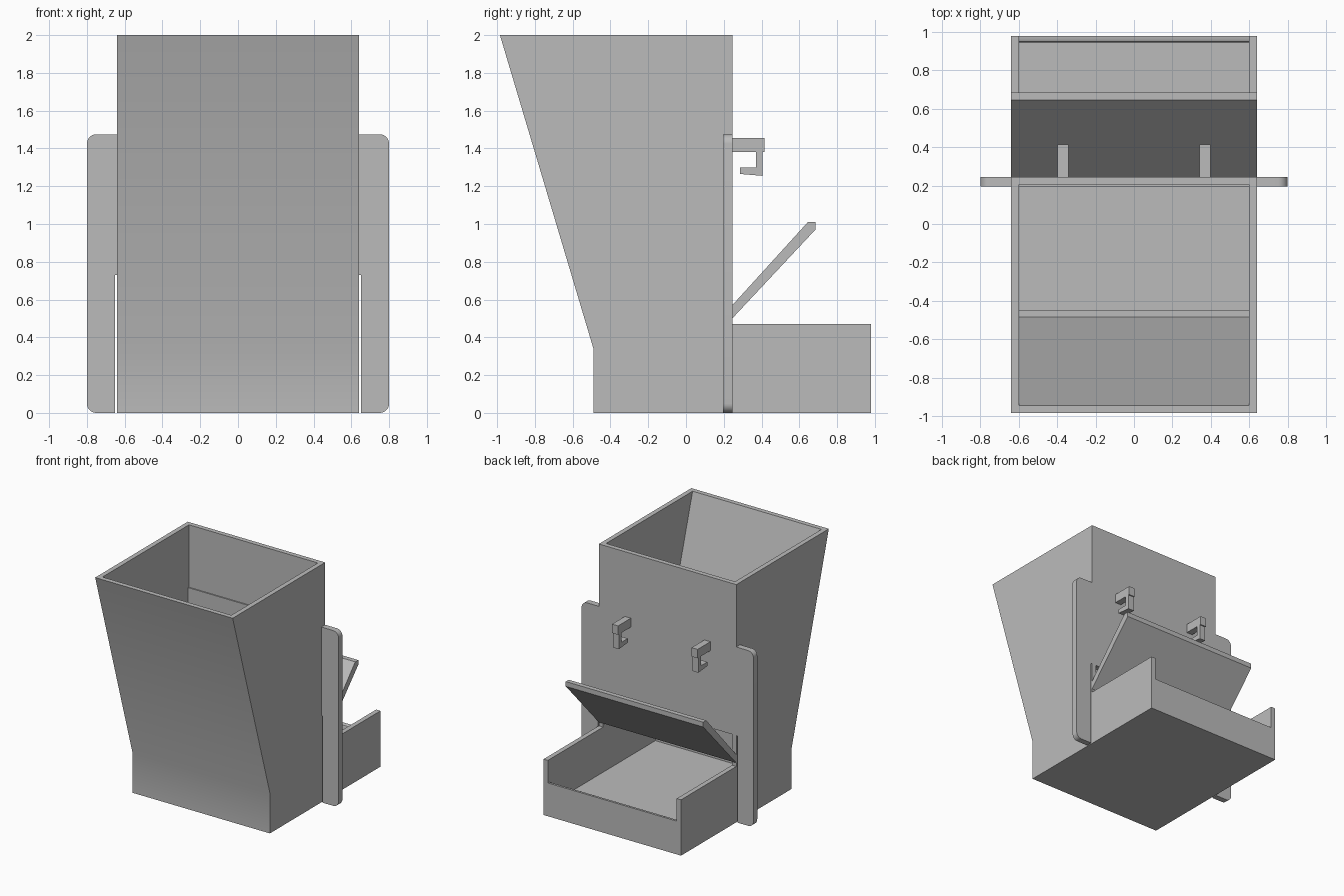
import bpy, bmesh
from math import sin, cos, pi, radians

cube = bpy.data.objects.get("Cube")
if cube:
    bpy.data.objects.remove(cube, do_unlink=True)

grey = bpy.data.materials.new("light_grey")
grey.use_nodes = True
colour = (0.5, 0.5, 0.5, 1)
grey.diffuse_color = colour
grey.node_tree.nodes["Principled BSDF"].inputs["Base Color"].default_value = colour


def extrude(name, profile, axis, low, high):
    """Solid from a 2D profile: (y, z) along x, or (x, z) along y."""
    def place(p, d):
        return (d, p[0], p[1]) if axis == "x" else (p[0], d, p[1])
    bm = bmesh.new()
    face = bm.faces.new([bm.verts.new(place(p, low)) for p in profile])
    moved = bmesh.ops.extrude_face_region(bm, geom=[face])["geom"]
    for v in moved:
        if isinstance(v, bmesh.types.BMVert):
            v.co["xy".index(axis)] = high
    bmesh.ops.recalc_face_normals(bm, faces=bm.faces)
    mesh = bpy.data.meshes.new(name)
    bm.to_mesh(mesh)
    bm.free()
    mesh.materials.append(grey)
    ob = bpy.data.objects.new(name, mesh)
    bpy.context.collection.objects.link(ob)
    return ob


def activate(ob):
    bpy.ops.object.select_all(action="DESELECT")
    ob.select_set(True)
    bpy.context.view_layer.objects.active = ob


def smooth(ob):
    activate(ob)
    bpy.ops.object.shade_smooth_by_angle(angle=radians(30))


# Hopper and tray: one outline, hollowed by one cavity
body = extrude("hopper_and_tray", [
    (-.49, 0), (.98, 0), (.98, .47), (.245, .47),
    (.245, 2), (-.985, 2), (-.49, .34)], "x", -.64, .64)
cavity = extrude("cavity_cutter", [
    (-.45, .09), (.945, .09), (.945, .26), (.95, .274), (.962, .28),
    (1.1, .28), (1.1, .73), (.195, .73), (.195, 1.475), (.205, 1.475),
    (.205, 2.1), (-.975, 2.1), (-.485, .465), (-.45, .465)], "x", -.6, .6)
cavity.hide_render = True
cut = body.modifiers.new("hollow", "BOOLEAN")
cut.operation = "DIFFERENCE"
cut.solver = "EXACT"
cut.object = cavity
activate(body)
bpy.ops.object.modifier_apply(modifier=cut.name)
bpy.data.objects.remove(cavity, do_unlink=True)
smooth(body)

# Sloping lid over the tray
extrude("lid", [(.245, .5), (.685, .97), (.685, 1.01), (.645, 1.01), (.245, .57)],
        "x", -.64, .64)


def corner(cx, cz, start, r=.05, steps=8):
    turns = [start + pi / 2 * i / steps for i in range(steps + 1)]
    return [(cx + r * cos(a), cz + r * sin(a)) for a in turns]


# Side flanges with a narrow clearance slit, and hooks on the back wall
flange = [(.65, 0), *corner(.75, .05, -pi / 2), *corner(.75, 1.425, 0),
          (.64, 1.475), (.64, .73), (.65, .73)]
hook = [(.245, 1.455), (.415, 1.455), (.415, 1.38), (.405, 1.38), (.405, 1.255),
        (.285, 1.265), (.285, 1.3), (.37, 1.3), (.37, 1.38), (.245, 1.38)]
for side, s in (("left", 1), ("right", -1)):
    smooth(extrude(side + "_flange", [(s * x, z) for x, z in flange], "y", .195, .245))
    extrude(side + "_hook", hook, "x", s * .37 - .028, s * .37 + .028)
